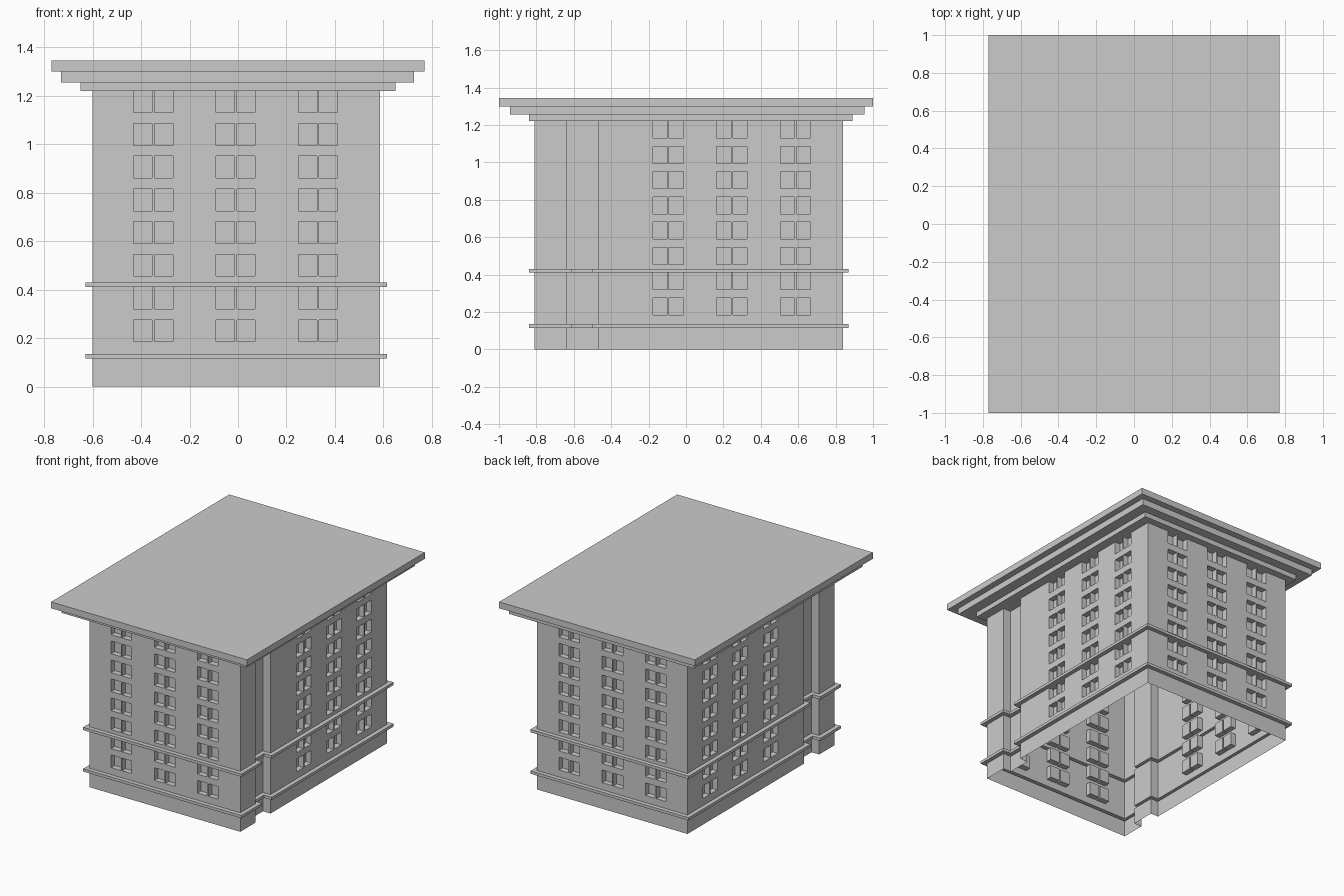
import bpy
import bmesh
from mathutils import Vector

cube = bpy.data.objects.get("Cube")
if cube:
    bpy.data.objects.remove(cube)

X0, X1, Y0, Y1 = -0.60, 0.585, -0.81, 0.84
NOTCH_Y0, NOTCH_Y1, NOTCH_DEPTH = -0.64, -0.47, 0.06
WALL_TOP = 1.22
BELTS = [(0.115, 0.135), (0.41, 0.43)]
BELT_OUT = 0.03
WIN_W, WIN_H, WIN_DEPTH, HALF_GAP = 0.076, 0.09, 0.04, 0.005
WIN_ROWS = [0.185 + 0.135 * i for i in range(8)]
CENTRES_X = [-0.35, -0.01, 0.33]
CENTRES_Y = [-0.095, 0.245, 0.585]

# Counter-clockwise footprint with a recess in each long side
right = [(X1, Y0), (X1, NOTCH_Y0), (X1 - NOTCH_DEPTH, NOTCH_Y0),
         (X1 - NOTCH_DEPTH, NOTCH_Y1), (X1, NOTCH_Y1), (X1, Y1)]
left = [(X0 + X1 - x, y) for x, y in reversed(right)]
FOOTPRINT = [Vector(p) for p in right + left]


def make_object(name, bm):
    mesh = bpy.data.meshes.new(name)
    bm.to_mesh(mesh)
    bm.free()
    obj = bpy.data.objects.new(name, mesh)
    bpy.context.collection.objects.link(obj)
    return obj


def segments():
    return zip(FOOTPRINT, FOOTPRINT[1:] + FOOTPRINT[:1])


def offset_footprint(dist):
    """Footprint pushed outwards with mitred corners."""
    points = []
    for i, p in enumerate(FOOTPRINT):
        a = (p - FOOTPRINT[i - 1]).normalized()
        b = (FOOTPRINT[(i + 1) % len(FOOTPRINT)] - p).normalized()
        points.append(p + dist * Vector((a.y + b.y, -a.x - b.x)))
    return points


def window_spans(centres):
    spans = []
    for c in centres:
        spans.append((c - HALF_GAP - WIN_W, c - HALF_GAP))
        spans.append((c + HALF_GAP, c + HALF_GAP + WIN_W))
    return spans


def inside(value, spans):
    return any(lo < value < hi for lo, hi in spans)


# Walls: an open shell of grid panels with windows pushed inwards
def build_walls():
    bm = bmesh.new()
    row_spans = [(z, z + WIN_H) for z in WIN_ROWS]
    levels = {0.0, WALL_TOP}
    for lo, hi in BELTS + row_spans:
        levels |= {round(lo, 4), round(hi, 4)}
    levels = sorted(levels)
    windows = []
    for a, b in segments():
        axis = 0 if abs(b.x - a.x) > abs(b.y - a.y) else 1
        facade = (b - a).length > 1.0
        spans = window_spans((CENTRES_X, CENTRES_Y)[axis]) if facade else []
        cuts = sorted([a[axis], b[axis]] + [u for s in spans for u in s],
                      reverse=a[axis] > b[axis])
        for u0, u1 in zip(cuts, cuts[1:]):
            for z0, z1 in zip(levels, levels[1:]):
                mid_z = (z0 + z1) / 2
                if inside(mid_z, BELTS):
                    continue
                corners = []
                for u, z in ((u0, z0), (u1, z0), (u1, z1), (u0, z1)):
                    co = Vector((a.x, a.y, z))
                    co[axis] = u
                    corners.append(bm.verts.new(co))
                face = bm.faces.new(corners)
                if inside((u0 + u1) / 2, spans) and inside(mid_z, row_spans):
                    windows.append(face)
    bmesh.ops.remove_doubles(bm, verts=bm.verts[:], dist=0.0005)
    for face in windows:
        face.normal_update()
        inward = face.normal * -WIN_DEPTH
        pane = bmesh.ops.extrude_discrete_faces(bm, faces=[face])["faces"][0]
        bmesh.ops.translate(bm, verts=pane.verts[:], vec=inward)
    return make_object("walls", bm)


# Belt courses: hollow ledges that follow the footprint
def build_belt(name, z0, z1):
    bm = bmesh.new()
    outer = offset_footprint(BELT_OUT)
    rings = [[bm.verts.new((p.x, p.y, z)) for p in points]
             for points, z in ((FOOTPRINT, z0), (outer, z0),
                               (outer, z1), (FOOTPRINT, z1))]
    for low, high in zip(rings, rings[1:]):
        for i in range(len(low)):
            j = (i + 1) % len(low)
            bm.faces.new((low[i], low[j], high[j], high[i]))
    return make_object(name, bm)


# Cornice slabs
def build_slab(name, x0, x1, y0, y1, z0, z1):
    bm = bmesh.new()
    bmesh.ops.create_cube(bm, size=1)
    size = Vector((x1 - x0, y1 - y0, z1 - z0))
    centre = Vector((x0 + x1, y0 + y1, z0 + z1)) / 2
    bmesh.ops.scale(bm, verts=bm.verts[:], vec=size)
    bmesh.ops.translate(bm, verts=bm.verts[:], vec=centre)
    return make_object(name, bm)


build_walls()
build_belt("lower_belt_course", *BELTS[0])
build_belt("upper_belt_course", *BELTS[1])
build_slab("lower_cornice", -0.65, 0.65, -0.84, 0.89, WALL_TOP, 1.255)
build_slab("middle_cornice", -0.73, 0.725, -0.94, 0.955, 1.255, 1.30)
build_slab("roof_slab", -0.77, 0.77, -1.0, 1.0, 1.30, 1.345)
